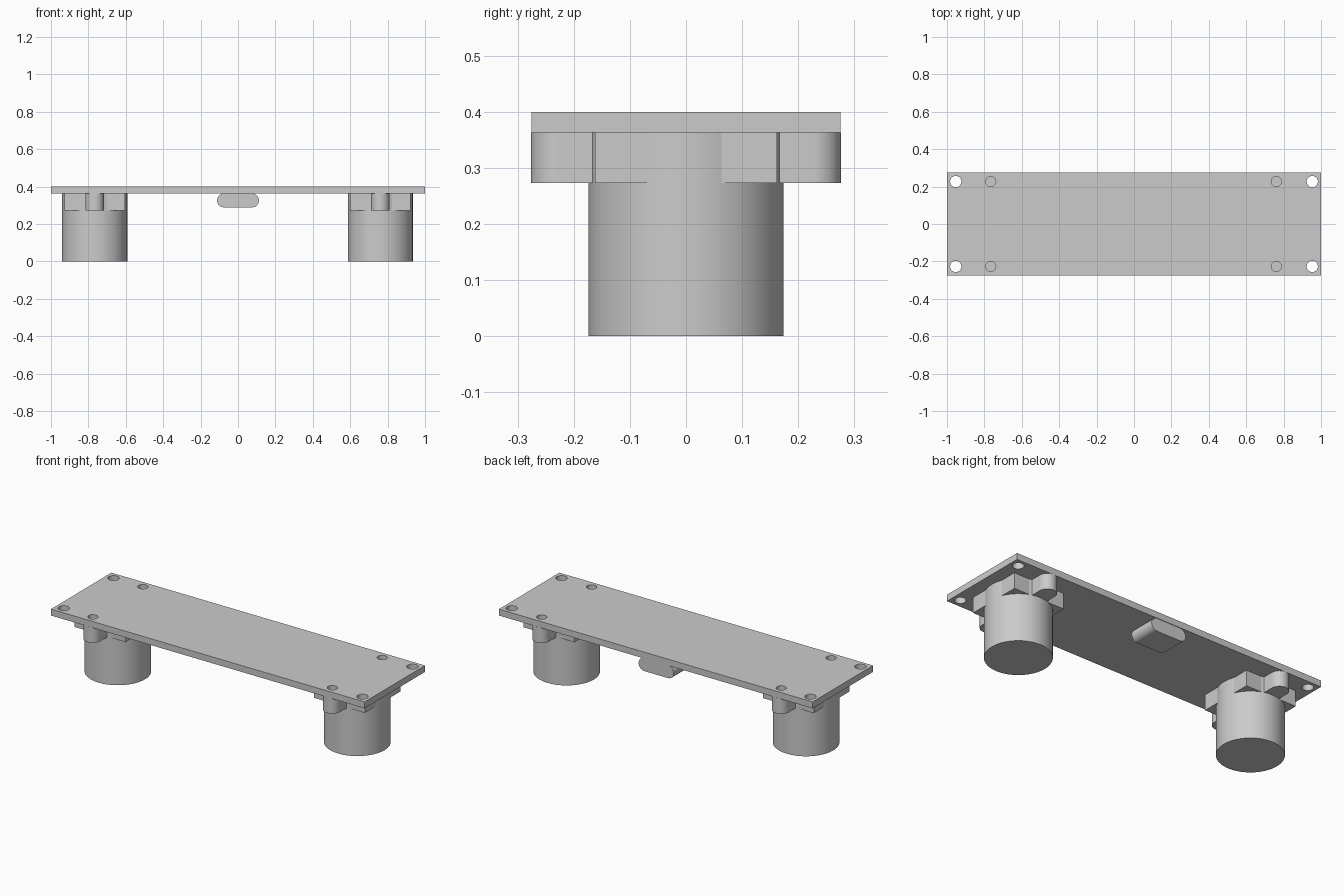
import bpy
import bmesh
from math import cos, sin, pi

BOARD_BOTTOM, BOARD_TOP = 0.363, 0.4
BARREL_RADIUS, COLLAR_BOTTOM = 0.174, 0.273
BARREL_X = {"left": 0.761, "right": -0.766}
LUG_Y, LUG_RADIUS = 0.227, 0.049


def arc(cx, cy, r, start, end, steps):
    """Points along a circular arc."""
    angles = [start + (end - start) * i / steps for i in range(steps + 1)]
    return [(cx + r * cos(a), cy + r * sin(a)) for a in angles]


def extrude(name, outline, low, high, along_y=False):
    """Closed prism from an outline, in z or (for x-z outlines) in y."""
    def place(p, depth):
        return (p[0], depth, p[1]) if along_y else (p[0], p[1], depth)

    bm = bmesh.new()
    base = bm.faces.new([bm.verts.new(place(p, low)) for p in outline])
    shift = (0, high - low, 0) if along_y else (0, 0, high - low)
    grown = bmesh.ops.extrude_face_region(bm, geom=[base], use_keep_orig=True)
    bmesh.ops.translate(
        bm, vec=shift,
        verts=[v for v in grown["geom"] if isinstance(v, bmesh.types.BMVert)])
    bmesh.ops.recalc_face_normals(bm, faces=bm.faces)
    mesh = bpy.data.meshes.new(name)
    bm.to_mesh(mesh)
    bm.free()
    obj = bpy.data.objects.new(name, mesh)
    bpy.context.collection.objects.link(obj)
    return obj


def activate(obj):
    bpy.ops.object.select_all(action="DESELECT")
    obj.select_set(True)
    bpy.context.view_layer.objects.active = obj


def smooth(obj):
    activate(obj)
    bpy.ops.object.shade_smooth_by_angle(angle=pi / 6)


def circle(x, y, r, sides):
    return arc(x, y, r, 0, 2 * pi, sides)[:-1]


def drill(obj, x, y, r):
    """Cut a round hole straight through an object."""
    cutter = extrude("hole_cutter", circle(x, y, r, 32), 0.3, 0.5)
    cutter.hide_render = True
    mod = obj.modifiers.new("hole", "BOOLEAN")
    mod.operation, mod.solver, mod.object = "DIFFERENCE", "EXACT", cutter
    activate(obj)
    bpy.ops.object.modifier_apply(modifier=mod.name)
    bpy.data.objects.remove(cutter, do_unlink=True)


cube = bpy.data.objects.get("Cube")
if cube:
    bpy.data.objects.remove(cube, do_unlink=True)

# Circuit board with corner mounting holes and screw holes over the lugs
board = extrude("board", [(-1, -0.275), (1, -0.275), (1, 0.275), (-1, 0.275)],
                BOARD_BOTTOM, BOARD_TOP)
for side in (-1, 1):
    for x in (-0.953, 0.953):
        drill(board, x, side * LUG_Y, 0.03)
    for x in BARREL_X.values():
        drill(board, x, side * LUG_Y, 0.027)
smooth(board)

# Sensor barrels, each with a square collar and two rounded screw lugs
half = 0.162
half_outline = ([(half, -half), (half, half), (LUG_RADIUS, half)]
                + arc(0, LUG_Y, LUG_RADIUS, 0, pi, 24)
                + [(-LUG_RADIUS, half)])
collar_outline = half_outline + [(-x, -y) for x, y in half_outline]
for side, x in BARREL_X.items():
    smooth(extrude(f"{side}_barrel", circle(x, 0, BARREL_RADIUS, 64),
                   0, BOARD_BOTTOM))
    collar = extrude(f"{side}_collar", collar_outline,
                     COLLAR_BOTTOM, BOARD_BOTTOM)
    collar.location.x = x
    smooth(collar)

# Round-ended component can under the back edge
r = 0.037
middle = BOARD_BOTTOM - r
can = arc(0.075, middle, r, -pi / 2, pi / 2, 24)
can += arc(-0.075, middle, r, pi / 2, 3 * pi / 2, 24)
smooth(extrude("component_can", can, 0.115, 0.272, along_y=True))
